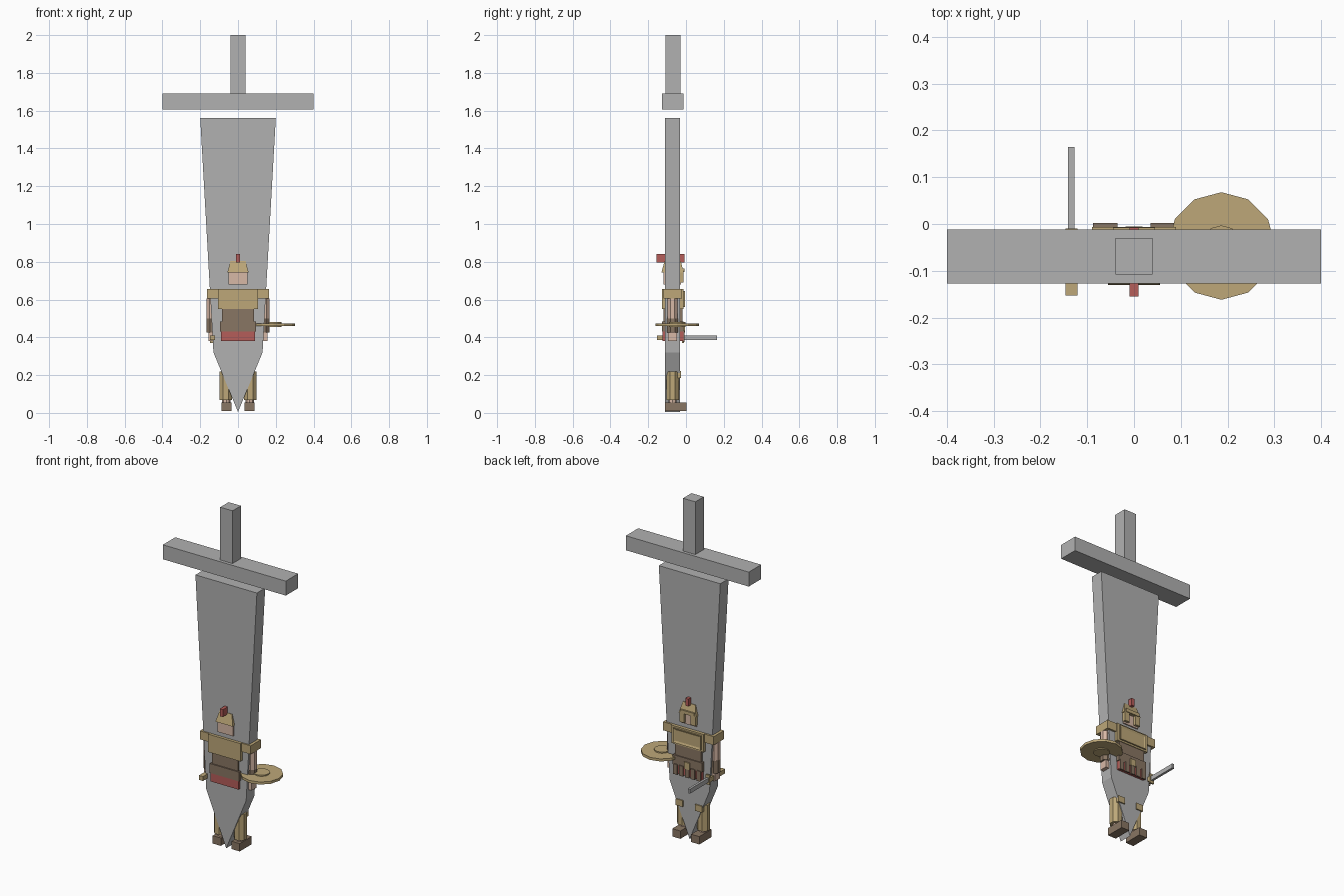
import bpy, bmesh, math
from mathutils import Matrix

cube = bpy.data.objects.get("Cube")
if cube:
    bpy.data.objects.remove(cube, do_unlink=True)


def material(name, rgb):
    m = bpy.data.materials.new(name)
    m.use_nodes = True
    m.diffuse_color = (*rgb, 1)
    m.node_tree.nodes["Principled BSDF"].inputs["Base Color"].default_value = (*rgb, 1)
    return m


STEEL = material("steel grey", (0.44, 0.44, 0.44))
GOLD = material("dull gold", (0.51, 0.39, 0.19))
SKIN = material("skin", (0.68, 0.48, 0.38))
BROWN = material("leather brown", (0.25, 0.18, 0.125))
RED = material("cloth red", (0.46, 0.11, 0.10))


def finish(name, bm, mat):
    bmesh.ops.recalc_face_normals(bm, faces=bm.faces)
    me = bpy.data.meshes.new(name)
    bm.to_mesh(me)
    bm.free()
    me.materials.append(mat)
    ob = bpy.data.objects.new(name, me)
    bpy.context.collection.objects.link(ob)
    return ob


def box(name, mat, x, y, z, taper=1.0):
    """Box between x, y and z ranges; taper scales the top face."""
    bm = bmesh.new()
    bmesh.ops.create_cube(bm, size=1)
    mid = [(a + b) / 2 for a, b in (x, y, z)]
    for v in bm.verts:
        k = taper if v.co.z > 0 else 1
        v.co.x = mid[0] + v.co.x * (x[1] - x[0]) * k
        v.co.y = mid[1] + v.co.y * (y[1] - y[0]) * k
        v.co.z = mid[2] + v.co.z * (z[1] - z[0])
    return finish(name, bm, mat)


def prism(name, mat, sides, radius, x, y, z, turn=0.0):
    bm = bmesh.new()
    bmesh.ops.create_cone(bm, cap_ends=True, segments=sides, radius1=radius,
                          radius2=radius, depth=z[1] - z[0],
                          matrix=Matrix.Translation((x, y, sum(z) / 2)) @ Matrix.Rotation(turn, 4, 'Z'))
    return finish(name, bm, mat)


# Great sword: pointed blade, crossguard, grip
bm = bmesh.new()
outline = [(0, 0.005), (0.13, 0.32), (0.2, 1.56), (-0.2, 1.56), (-0.13, 0.32)]
face = bm.faces.new([bm.verts.new((x, -0.11, z)) for x, z in outline])
ext = bmesh.ops.extrude_face_region(bm, geom=[face])
for v in ext["geom"]:
    if isinstance(v, bmesh.types.BMVert):
        v.co.y = -0.033
finish("great_blade", bm, STEEL)
box("crossguard", STEEL, (-0.4, 0.4), (-0.127, -0.012), (1.605, 1.69))
box("great_grip", STEEL, (-0.04, 0.04), (-0.108, -0.03), (1.69, 2.0))

# Torso and skirt
box("cuirass", GOLD, (-0.105, 0.105), (-0.127, -0.014), (0.55, 0.655))
plate = box("chest_plate", GOLD, (-0.09, 0.09), (-0.02, -0.006), (0.56, 0.645))
bm = bmesh.new()
bm.from_mesh(plate.data)
bm.normal_update()
chest = [f for f in bm.faces if f.normal.y > 0.9]
bmesh.ops.inset_region(bm, faces=chest, thickness=0.016, depth=-0.005)
bm.to_mesh(plate.data)
bm.free()
box("belly", BROWN, (-0.085, 0.085), (-0.12, -0.018), (0.48, 0.55))
box("belt", BROWN, (-0.095, 0.095), (-0.127, -0.012), (0.43, 0.485))
box("skirt", RED, (-0.09, 0.09), (-0.125, -0.014), (0.38, 0.43))
box("buckle", GOLD, (-0.018, 0.018), (-0.014, -0.005), (0.425, 0.465))
for i in range(5):
    x = (i - 2) * 0.038
    box("skirt_strip", BROWN, (x - 0.013, x + 0.013), (-0.016, -0.007), (0.375, 0.435))

# Head, helmet and crest
box("head", SKIN, (-0.05, 0.05), (-0.118, -0.026), (0.68, 0.75))
box("neck", SKIN, (-0.03, 0.03), (-0.1, -0.04), (0.65, 0.69))
box("helmet", GOLD, (-0.056, 0.056), (-0.13, -0.012), (0.743, 0.805), 0.72)
box("brow", GOLD, (-0.045, 0.045), (-0.03, -0.008), (0.745, 0.765))
box("crest", RED, (-0.01, 0.01), (-0.155, -0.008), (0.797, 0.84))

# Paired limbs and armour
for side, s in (("left", 1), ("right", -1)):
    def span(a, b):
        return tuple(sorted((a * s, b * s)))
    box(side + "_cheek_guard", GOLD, span(0.02, 0.052), (-0.04, -0.012), (0.69, 0.75))
    box(side + "_shoulder_pad", GOLD, span(0.105, 0.165), (-0.118, -0.022), (0.605, 0.655))
    prism(side + "_upper_arm", SKIN, 8, 0.029, 0.139 * s, -0.071, (0.5, 0.605), math.pi / 8)
    prism(side + "_bracer", BROWN, 8, 0.031, 0.137 * s, -0.071, (0.425, 0.5), math.pi / 8)
    box(side + "_hand", SKIN, span(0.115, 0.155), (-0.095, -0.048), (0.38, 0.425))
    prism(side + "_thigh", SKIN, 8, 0.03, 0.055 * s, -0.071, (0.21, 0.385), math.pi / 8)
    prism(side + "_greave", GOLD, 8, 0.036, 0.065 * s, -0.071, (0.068, 0.22), math.pi / 8)
    box(side + "_knee_guard", GOLD, span(0.04, 0.085), (-0.05, -0.026), (0.185, 0.222))
    prism(side + "_ankle", SKIN, 8, 0.022, 0.062 * s, -0.071, (0.05, 0.07))
    box(side + "_foot", BROWN, span(0.035, 0.088), (-0.11, 0.002), (0.01, 0.056))

# Round shield with a centre boss
prism("shield", GOLD, 12, 0.115, 0.187, -0.047, (0.459, 0.474))
prism("shield_boss", GOLD, 12, 0.044, 0.187, -0.047, (0.454, 0.481))

# Short sword held level
box("short_grip", GOLD, (-0.147, -0.121), (-0.153, -0.02), (0.385, 0.411))
box("short_guard", GOLD, (-0.147, -0.121), (-0.02, -0.01), (0.37, 0.426))
box("short_blade", STEEL, (-0.141, -0.127), (-0.012, 0.165), (0.385, 0.411))
